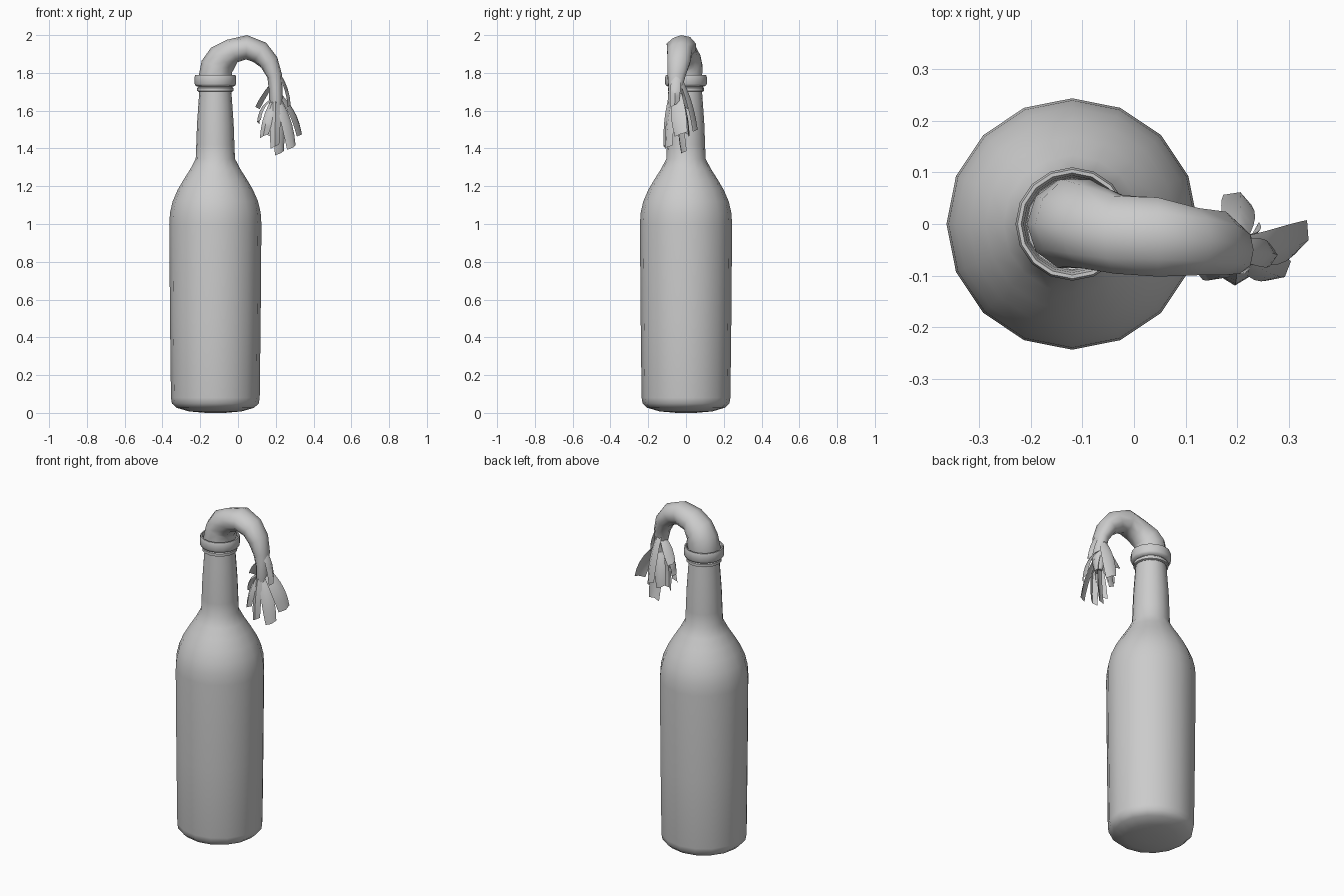
import bpy, math, random
from mathutils import Vector

if "Cube" in bpy.data.objects:
    bpy.data.objects.remove(bpy.data.objects["Cube"])

random.seed(4)
AXIS_X = -0.12


def make_object(name, verts, faces, angle=50):
    mesh = bpy.data.meshes.new(name)
    mesh.from_pydata([tuple(v) for v in verts], [], faces)
    mesh.update()
    ob = bpy.data.objects.new(name, mesh)
    bpy.context.collection.objects.link(ob)
    bpy.ops.object.select_all(action='DESELECT')
    ob.select_set(True)
    bpy.context.view_layer.objects.active = ob
    bpy.ops.object.shade_smooth_by_angle(angle=math.radians(angle))
    return ob


def loft(name, rings, cap_start=True, cap_end=True, angle=50):
    """Skin a list of equal closed rings."""
    n = len(rings[0])
    verts = [v for r in rings for v in r]
    faces = [(k * n + i, k * n + (i + 1) % n, (k + 1) * n + (i + 1) % n, (k + 1) * n + i)
             for k in range(len(rings) - 1) for i in range(n)]
    if cap_start:
        faces.append(tuple(reversed(range(n))))
    if cap_end:
        faces.append(tuple(range(len(verts) - n, len(verts))))
    return make_object(name, verts, faces, angle)


def lathe(name, profile, sides=16, **kw):
    rings = [[(AXIS_X + r * math.cos(a), r * math.sin(a), z)
              for a in (2 * math.pi * i / sides for i in range(sides))]
             for r, z in profile]
    return loft(name, rings, **kw)


# Bottle: body, shoulder, neck, collar, lip and inner mouth
lathe("bottle", [
    (0.05, 0.0), (0.14, 0.008), (0.205, 0.027), (0.23, 0.05), (0.235, 0.08),
    (0.24, 0.5), (0.244, 1.0), (0.24, 1.06), (0.226, 1.12), (0.20, 1.18),
    (0.168, 1.235), (0.133, 1.29), (0.104, 1.345), (0.101, 1.42),
    (0.097, 1.53), (0.09, 1.63), (0.085, 1.70),
    (0.096, 1.704), (0.096, 1.72), (0.088, 1.726),
    (0.104, 1.731), (0.110, 1.742), (0.110, 1.777), (0.106, 1.789),
    (0.099, 1.789), (0.094, 1.775), (0.088, 1.70)], cap_end=True)

# Rolled cloth: (x, y, z, in-plane radius, sideways radius)
path = [
    (-0.12, 0.0, 1.70, 0.085, 0.085), (-0.12, 0.0, 1.78, 0.088, 0.09),
    (-0.112, 0.0, 1.835, 0.088, 0.088), (-0.085, -0.008, 1.875, 0.082, 0.085),
    (-0.03, -0.02, 1.915, 0.068, 0.078), (0.045, -0.025, 1.935, 0.065, 0.077),
    (0.115, -0.032, 1.908, 0.062, 0.07), (0.165, -0.038, 1.855, 0.052, 0.064),
    (0.193, -0.05, 1.785, 0.041, 0.05), (0.2, -0.057, 1.72, 0.036, 0.038),
    (0.203, -0.057, 1.65, 0.036, 0.04), (0.206, -0.055, 1.58, 0.02, 0.025)]
centres = [Vector(p[:3]) for p in path]
rings = []
for k, (x, y, z, ra, rb) in enumerate(path):
    t = centres[min(k + 1, len(path) - 1)] - centres[max(k - 1, 0)]
    t.y = 0
    t.normalize()
    out = Vector((-t.z, 0, t.x))
    ring = []
    for i in range(10):
        a = 2 * math.pi * i / 10
        w = 1 if k < 2 else 1 + random.uniform(-0.06, 0.06)
        ring.append(centres[k] + out * (ra * w * math.cos(a))
                    + Vector((0, -1, 0)) * (rb * w * math.sin(a)))
    rings.append(ring)
loft("cloth_roll", rings, angle=60)


# Frayed strips: curved ribbons hanging from the end of the roll
def strip(name, start, tip, width, bow, face):
    """face: horizontal angle in degrees the ribbon faces; bow: outward swell."""
    n = Vector((math.cos(math.radians(face)), math.sin(math.radians(face)), 0))
    side = Vector((-n.y, n.x, 0))
    p0, p2 = Vector(start), Vector(tip)
    p1 = (p0 + p2) / 2 + n * bow + Vector((0, 0, 0.02))
    verts, steps = [], 5
    for k in range(steps + 1):
        t = k / steps
        c = p0 * (1 - t) ** 2 + p1 * 2 * t * (1 - t) + p2 * t * t
        w = width * (0.6 + 0.4 * math.sin(math.pi * min(1, t * 0.8)))
        tilt = 0.012 * t
        verts += [c - side * w / 2 - n * 0.012 - Vector((0, 0, tilt)),
                  c + n * 0.004,
                  c + side * w / 2 - n * 0.012 + Vector((0, 0, tilt))]
    faces = [(3 * k + j, 3 * k + 3 + j, 3 * k + 4 + j, 3 * k + 1 + j)
             for k in range(steps) for j in range(2)]
    make_object(name, verts, faces, 60)


strips = [
    ((0.21, -0.04, 1.66), (0.225, -0.02, 1.375), 0.065, 0.02, -60),
    ((0.22, -0.07, 1.66), (0.29, -0.10, 1.405), 0.07, 0.02, -50),
    ((0.225, -0.05, 1.69), (0.335, -0.03, 1.475), 0.085, 0.03, -20),
    ((0.20, -0.02, 1.76), (0.205, 0.058, 1.50), 0.07, 0.02, 70),
    ((0.19, -0.08, 1.66), (0.135, -0.105, 1.465), 0.06, 0.02, -110),
    ((0.175, -0.06, 1.66), (0.105, -0.055, 1.54), 0.06, 0.03, 190),
    ((0.175, -0.04, 1.74), (0.095, -0.01, 1.62), 0.06, 0.0, 160),
    ((0.20, -0.05, 1.82), (0.275, -0.06, 1.63), 0.055, 0.03, 0),
    ((0.20, -0.085, 1.68), (0.195, -0.115, 1.41), 0.055, 0.02, -90),
    ((0.195, -0.03, 1.68), (0.16, 0.015, 1.47), 0.06, 0.02, 110)]
for i, s in enumerate(strips, 1):
    strip(f"cloth_strip_{i}", *s)
